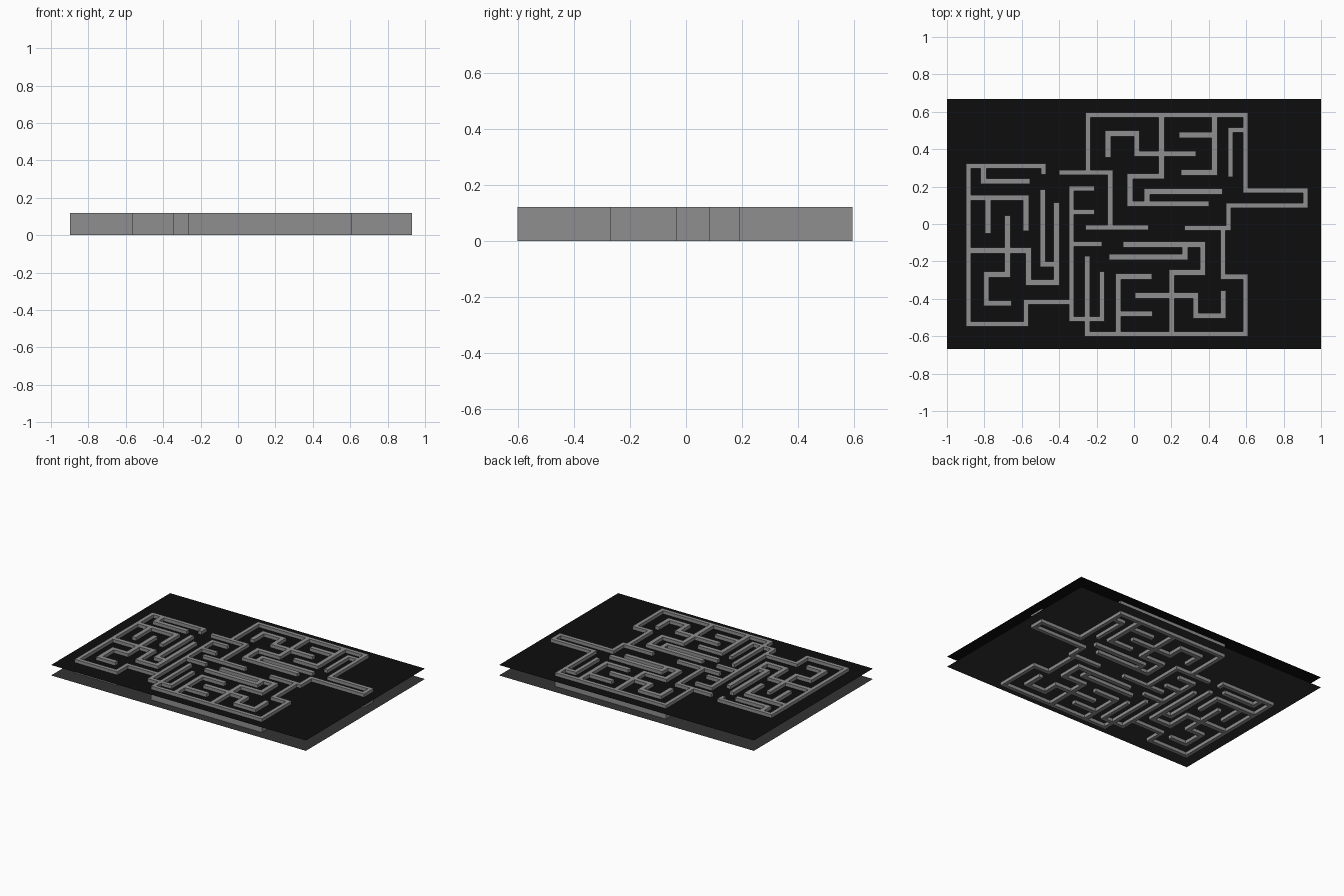
import bpy, bmesh

if "Cube" in bpy.data.objects:
    bpy.data.objects.remove(bpy.data.objects["Cube"])

HEIGHT = 0.12


def material(name, v):
    m = bpy.data.materials.new(name)
    m.diffuse_color = (v, v, v, 1)
    m.use_nodes = True
    m.node_tree.nodes["Principled BSDF"].inputs["Base Color"].default_value = m.diffuse_color
    return m


WALL = material("wall grey", 0.275)
BLACK = material("black sheet", 0.004)
DARK = material("dark grey sheet", 0.033)


def new_object(name, bm, mat):
    me = bpy.data.meshes.new(name)
    bm.to_mesh(me)
    bm.free()
    me.materials.append(mat)
    ob = bpy.data.objects.new(name, me)
    bpy.context.collection.objects.link(ob)
    return ob


def rects(path, w):
    """path = direction, x, y, then alternating target x / y values."""
    d, p, moves = path[0], [path[1], path[2]], path[3:]
    axis = 0 if d == "h" else 1
    for i, target in enumerate(moves):
        a, b = p[axis], target
        s = 1 if b > a else -1
        if i > 0:
            a -= s * w / 2                      # fill the corner
        if i < len(moves) - 1:
            b += s * w / 2
        lo, hi = [0, 0], [0, 0]
        lo[axis], hi[axis] = min(a, b), max(a, b)
        lo[1 - axis], hi[1 - axis] = p[1 - axis] - w / 2, p[1 - axis] + w / 2
        yield [round(v, 4) for v in (lo[0], lo[1], hi[0], hi[1])]
        p[axis] = target
        axis = 1 - axis


def maze(name, thin, thick):
    """Union of all wall strips as one clean extruded solid."""
    rs = [r for p in thin for r in rects(p, 0.027)]
    rs += [r for p in thick for r in rects(p, 0.031)]
    xs = sorted({v for r in rs for v in (r[0], r[2])})
    ys = sorted({v for r in rs for v in (r[1], r[3])})
    cells = set()
    for x0, y0, x1, y1 in rs:
        for i in range(xs.index(x0), xs.index(x1)):
            for j in range(ys.index(y0), ys.index(y1)):
                cells.add((i, j))
    bm = bmesh.new()
    verts = {}

    def vert(i, j, k):
        if (i, j, k) not in verts:
            verts[i, j, k] = bm.verts.new((xs[i], ys[j], k * HEIGHT))
        return verts[i, j, k]

    for i, j in sorted(cells):
        ring = [(i, j), (i + 1, j), (i + 1, j + 1), (i, j + 1)]
        bm.faces.new([vert(*c, 1) for c in ring])
        bm.faces.new([vert(*c, 0) for c in reversed(ring)])
        for n, (di, dj) in enumerate([(0, -1), (1, 0), (0, 1), (-1, 0)]):
            if (i + di, j + dj) not in cells:
                a, b = ring[n], ring[(n + 1) % 4]
                bm.faces.new([vert(*a, 0), vert(*b, 0), vert(*b, 1), vert(*a, 1)])
    new_object(name, bm, WALL)


# Upper right block of walls, with the entrance corridor
maze("upper_maze_walls", [
    ("h", -0.40, 0.275, -0.127, -0.018, -0.258),
    ("h", -0.12, -0.018, 0.077),
    ("v", -0.247, 0.27, 0.582, 0.597, 0.178, 0.917, 0.098, 0.505, -0.022, 0.27),
    ("v", 0.515, 0.25, 0.502, 0.60),
], [
    ("v", 0.147, 0.58, 0.255, -0.022, 0.108, 0.40),
    ("v", 0.07, 0.108, 0.174, 0.472),
    ("v", -0.139, 0.355, 0.484, 0.015, 0.376, 0.332),
    ("v", 0.43, 0.58, 0.275, 0.25),
    ("h", 0.24, 0.476, 0.43),
])

# Left block of walls
maze("left_maze_walls", [
    ("v", -0.485, 0.265, 0.310, -0.885, -0.535, -0.577, -0.416, -0.33),
], [
    ("v", -0.805, 0.31, 0.229, -0.555),
    ("h", -0.885, 0.14, -0.577, -0.037),
    ("v", -0.78, 0.14, -0.052),
    ("h", -0.885, -0.142, -0.564, -0.312, -0.415, 0.115),
    ("v", -0.677, 0.045, -0.270, -0.79, -0.424, -0.655),
    ("v", -0.488, 0.185, -0.215, -0.41),
])

# Lower right block of walls
maze("lower_maze_walls", [
    ("v", 0.475, -0.03, -0.282, 0.595, -0.588, -0.25, -0.17),
    ("h", -0.21, 0.190, -0.333, -0.508, -0.17, -0.255),
    ("h", -0.33, 0.064, -0.21),
    ("h", -0.33, -0.108, -0.17),
], [
    ("h", -0.06, -0.110, 0.368, -0.260, 0.202, -0.588),
    ("v", 0.272, -0.11, -0.177, -0.133),
    ("h", 0.096, -0.280, -0.084, -0.588),
    ("h", -0.084, -0.480, 0.10),
    ("h", 0.005, -0.382, 0.33, -0.491, 0.477, -0.355),
])

# Thin sheets that the walls pass through
for name, z, mat in (("upper_sheet", 0.097, BLACK), ("lower_sheet", 0.023, DARK)):
    bm = bmesh.new()
    bm.faces.new([bm.verts.new((x, y * 0.667, z))
                  for x, y in ((-1, -1), (1, -1), (1, 1), (-1, 1))])
    new_object(name, bm, mat)
